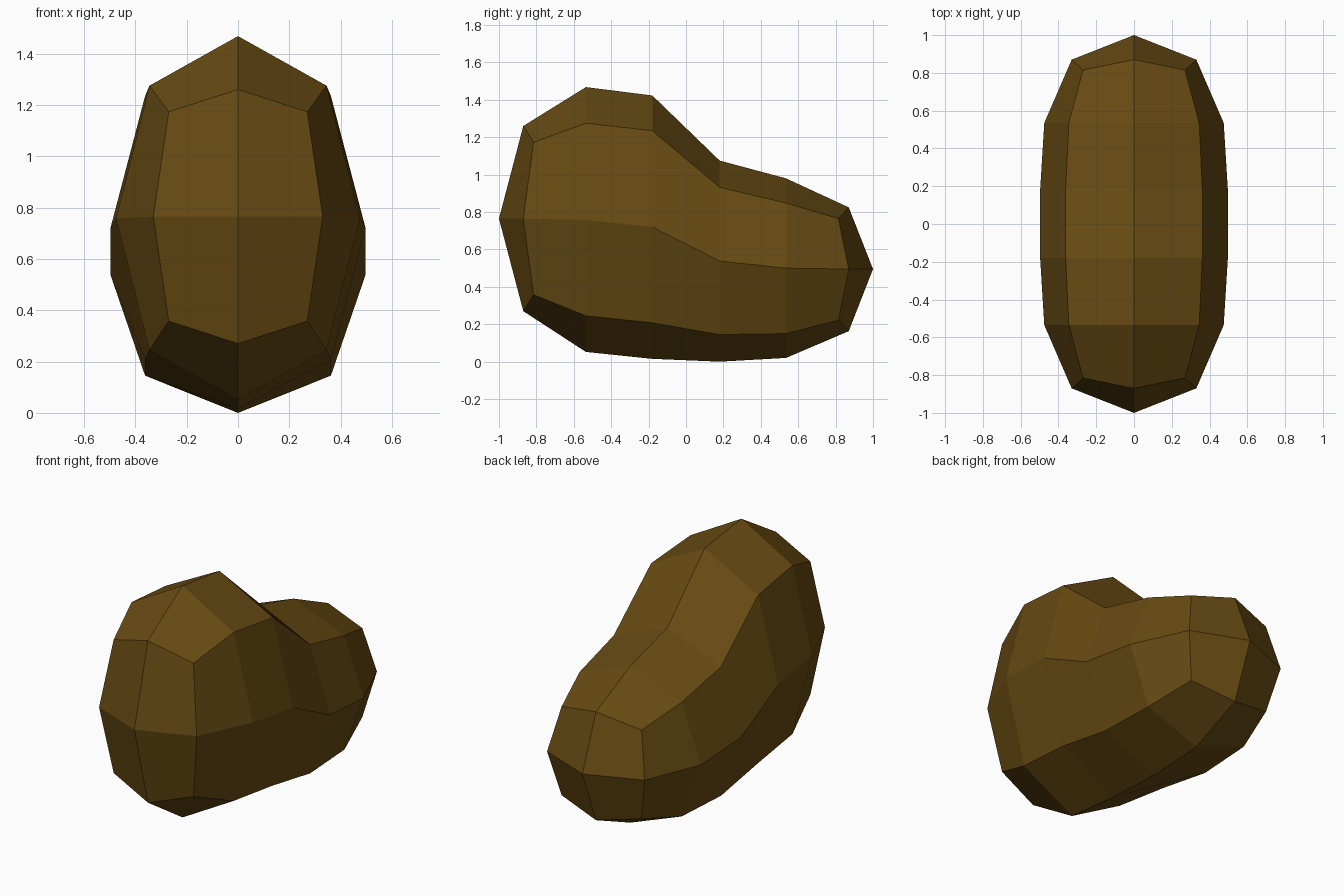
import bpy, bmesh

if "Cube" in bpy.data.objects:
    bpy.data.objects.remove(bpy.data.objects["Cube"])

brown = bpy.data.materials.new("olive brown")
brown.diffuse_color = (0.133, 0.068, 0.006, 1)
brown.use_nodes = True
brown.node_tree.nodes["Principled BSDF"].inputs["Base Color"].default_value = brown.diffuse_color

# Eight-sided rings, front to back:
# y, corner y, corner x, side x, then z of top, upper corner, side, lower corner, bottom
RINGS = [
    (-0.87, -0.815, 0.27, 0.33, 1.265, 1.178, 0.77, 0.363, 0.275),
    (-0.535, -0.535, 0.345, 0.475, 1.473, 1.28, 0.763, 0.25, 0.057),
    (-0.18, -0.18, 0.362, 0.497, 1.428, 1.24, 0.725, 0.213, 0.02),
    (0.18, 0.18, 0.362, 0.497, 1.08, 0.937, 0.543, 0.15, 0.005),
    (0.535, 0.535, 0.345, 0.475, 0.985, 0.853, 0.505, 0.155, 0.025),
    (0.87, 0.815, 0.27, 0.33, 0.83, 0.77, 0.5, 0.227, 0.168),
]

bm = bmesh.new()
rings = []
for y, cy, cx, sx, top, upper, side, lower, bottom in RINGS:
    pts = [(0, y, top), (cx, cy, upper), (sx, y, side), (cx, cy, lower),
           (0, y, bottom), (-cx, cy, lower), (-sx, y, side), (-cx, cy, upper)]
    rings.append([bm.verts.new(p) for p in pts])

# Body skin between rings
for a, b in zip(rings, rings[1:]):
    for i in range(8):
        j = (i + 1) % 8
        bm.faces.new((a[i], a[j], b[j], b[i]))

# End caps: four quads around a centre point
for ring, centre in ((rings[0], (0, -1, 0.77)), (rings[-1], (0, 1, 0.5))):
    c = bm.verts.new(centre)
    for i in range(0, 8, 2):
        bm.faces.new((c, ring[i], ring[i + 1], ring[(i + 2) % 8]))

# Rest the underside on the ground
low = min(v.co.z for v in bm.verts)
bmesh.ops.translate(bm, verts=bm.verts, vec=(0, 0, -low))
bmesh.ops.recalc_face_normals(bm, faces=bm.faces)
mesh = bpy.data.meshes.new("rounded_body")
bm.to_mesh(mesh)
bm.free()
mesh.materials.append(brown)
body = bpy.data.objects.new("rounded_body", mesh)
bpy.context.collection.objects.link(body)
